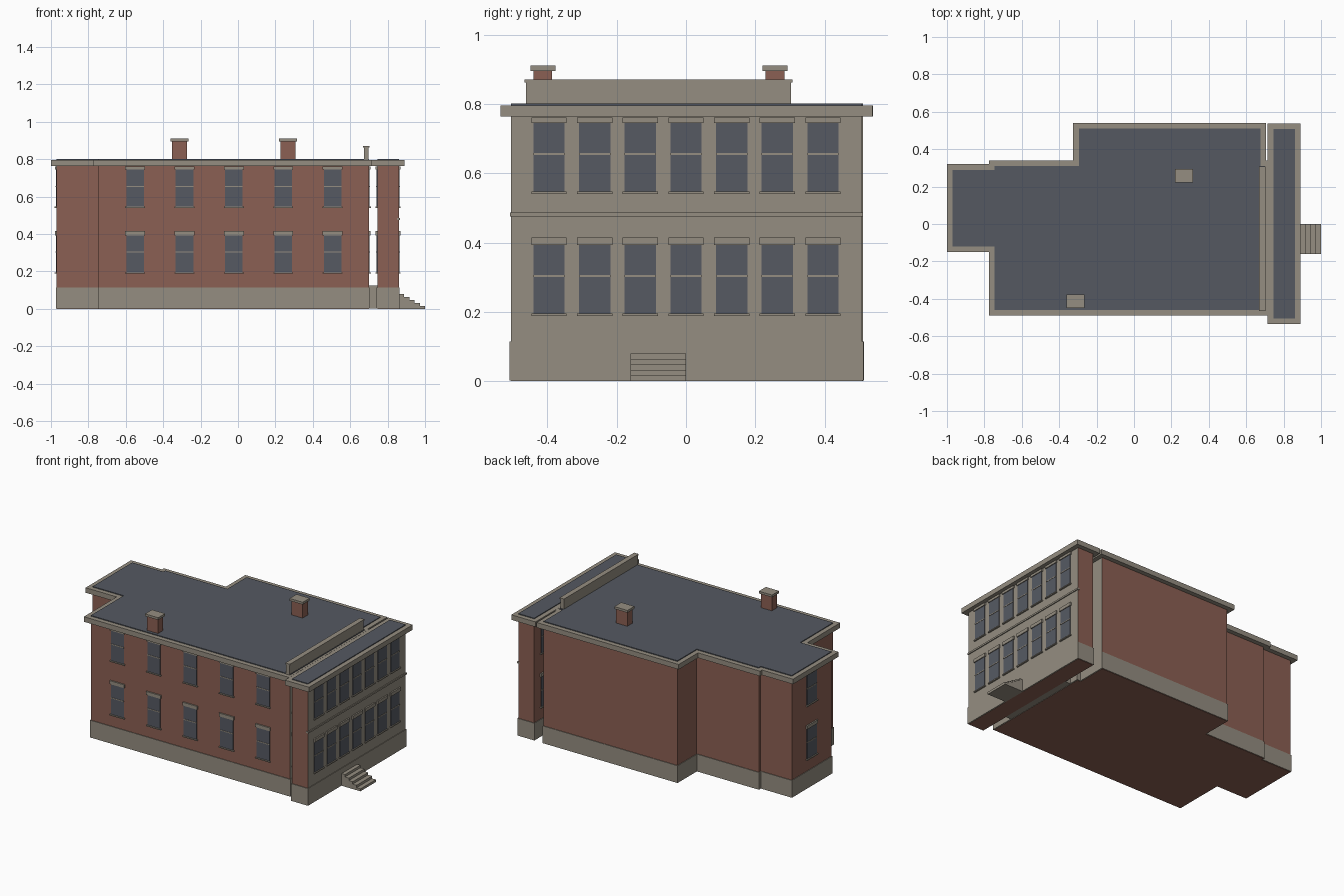
import bpy, bmesh
from mathutils import Vector, Matrix
from math import pi

if "Cube" in bpy.data.objects:
    bpy.data.objects.remove(bpy.data.objects["Cube"], do_unlink=True)


def material(name, rgb):
    m = bpy.data.materials.new(name)
    m.use_nodes = True
    m.diffuse_color = (*rgb, 1)
    m.node_tree.nodes["Principled BSDF"].inputs["Base Color"].default_value = (*rgb, 1)
    return m


stone = material("stone", (0.30, 0.27, 0.22))
brick = material("brick", (0.26, 0.117, 0.087))
slate = material("roof_slate", (0.09, 0.099, 0.12))
glass = material("window_glass", (0.093, 0.102, 0.124))


def finish(name, bm, mats):
    bmesh.ops.recalc_face_normals(bm, faces=bm.faces)
    mesh = bpy.data.meshes.new(name)
    bm.to_mesh(mesh)
    bm.free()
    for m in mats:
        mesh.materials.append(m)
    ob = bpy.data.objects.new(name, mesh)
    bpy.context.collection.objects.link(ob)
    return ob


def add_box(bm, lo, hi, index=0):
    lo, hi = Vector(lo), Vector(hi)
    mat = Matrix.Translation((lo + hi) / 2) @ Matrix.Diagonal((*(hi - lo), 1))
    verts = bmesh.ops.create_cube(bm, size=1, matrix=mat)["verts"]
    for f in {f for v in verts for f in v.link_faces}:
        f.material_index = index


def box(name, lo, hi, mat):
    bm = bmesh.new()
    add_box(bm, lo, hi)
    return finish(name, bm, [mat])


def offset(points, d):
    """Move a counter-clockwise right-angled outline outward by d."""
    out = []
    for i, p in enumerate(points):
        p = Vector(p)
        a = (p - Vector(points[i - 1])).normalized()
        b = (Vector(points[(i + 1) % len(points)]) - p).normalized()
        out.append((p.x + d * (a.y + b.y), p.y - d * (a.x + b.x)))
    return out


def prism(name, points, z0, z1, mats):
    """Extruded outline; a second material goes on faces turned to +x."""
    bm = bmesh.new()
    face = bm.faces.new([bm.verts.new((x, y, z0)) for x, y in points])
    top = bmesh.ops.extrude_face_region(bm, geom=[face])["geom"]
    for v in top:
        if isinstance(v, bmesh.types.BMVert):
            v.co.z = z1
    ob = finish(name, bm, mats)
    if len(mats) > 1:
        for p in ob.data.polygons:
            p.material_index = int(p.normal.x > 0.9)
    return ob


def windows(name, centres, width, origin, angle):
    """Two storeys of sash windows, modelled facing -y, then turned to their wall."""
    bm = bmesh.new()
    w = width / 2
    for c in centres:
        for z, lintel in ((0.195, 0.022), (0.547, 0.015)):
            add_box(bm, (c - w, -0.004, z), (c + w, 0.002, z + 0.2), 1)
            add_box(bm, (c - w, -0.006, z + 0.105), (c + w, 0, z + 0.111))
            add_box(bm, (c - w - 0.006, -0.01, z - 0.007), (c + w + 0.006, 0, z))
            add_box(bm, (c - w - 0.006, -0.009, z + 0.198), (c + w + 0.006, 0, z + 0.198 + lintel))
    bm.transform(Matrix.Translation(origin) @ Matrix.Rotation(angle, 4, "Z"))
    return finish(name, bm, [stone, glass])


# Footprints of the main block with its rear wing, and of the entrance block
main = [(-0.97, -0.12), (-0.745, -0.12), (-0.745, -0.46), (0.70, -0.46),
        (0.70, 0.31), (0.675, 0.31), (0.675, 0.51), (-0.295, 0.51),
        (-0.295, 0.31), (-0.745, 0.31), (-0.745, 0.29), (-0.97, 0.29)]
entrance = [(0.745, -0.505), (0.86, -0.505), (0.86, 0.508), (0.745, 0.508)]

# Walls, plinth, cornice and roof for each block
for label, plan in (("main", main), ("entrance", entrance)):
    prism(label + "_walls", plan, 0, 0.77, [brick, stone])
    prism(label + "_plinth", offset(plan, 0.004), 0.002, 0.115, [stone])
    eaves = offset(plan, 0.03)
    if label == "main":
        eaves = [(min(x, 0.714), y) for x, y in eaves]
    prism(label + "_cornice", eaves, 0.763, 0.796, [stone])
    prism(label + "_roof", plan, 0.79, 0.801, [slate])

# Windows on each wall
bays = [i * 0.1317 for i in range(-3, 4)]
windows("front_windows", [-0.55 + i * 0.264 for i in range(5)], 0.094, (0, -0.46, 0), 0)
windows("facade_windows", bays, 0.09, (0.86, 0, 0), pi / 2)
windows("entrance_inner_windows", bays, 0.09, (0.745, 0, 0), -pi / 2)
windows("main_inner_windows", bays[:5], 0.09, (0.70, 0, 0), pi / 2)
windows("wing_window", [0], 0.1, (-0.97, 0.085, 0), -pi / 2)

# Floor band across the facade and low link between the blocks
box("facade_band", (0.85, -0.508, 0.475), (0.866, 0.511, 0.486), stone)
box("link_plinth", (0.69, -0.3, 0.002), (0.75, 0.25, 0.125), stone)

# Parapet behind the entrance block
box("parapet", (0.673, -0.462, 0.79), (0.698, 0.303, 0.862), stone)
box("parapet_cap", (0.669, -0.466, 0.862), (0.702, 0.307, 0.87), stone)

# Chimneys
for label, x, y in (("front", -0.312, -0.413), ("back", 0.267, 0.257)):
    box(label + "_chimney", (x - 0.04, y - 0.027, 0.79), (x + 0.04, y + 0.027, 0.896), brick)
    box(label + "_chimney_cap", (x - 0.048, y - 0.036, 0.895), (x + 0.048, y + 0.036, 0.91), stone)

# Entrance steps
bm = bmesh.new()
for i in range(5):
    add_box(bm, (0.855, -0.16, 0.016 * i), (1.0 - 0.028 * i, 0, 0.016 * (i + 1)))
finish("entrance_steps", bm, [stone])
